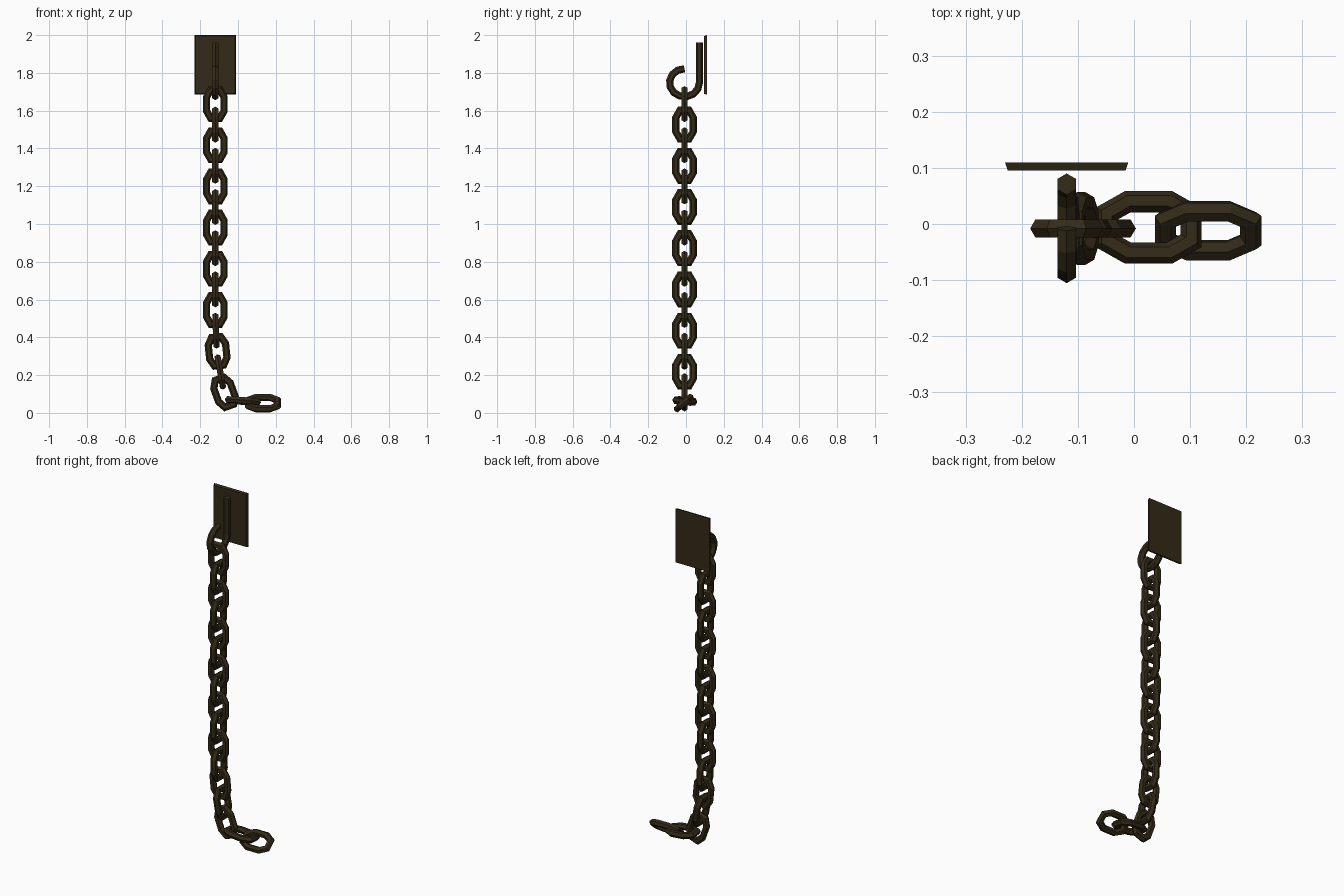
import bpy, bmesh, math
from mathutils import Vector

if "Cube" in bpy.data.objects:
    bpy.data.objects.remove(bpy.data.objects["Cube"])

iron = bpy.data.materials.new("dark rusty iron")
iron.diffuse_color = (0.034, 0.024, 0.009, 1)
iron.use_nodes = True
iron.node_tree.nodes["Principled BSDF"].inputs["Base Color"].default_value = iron.diffuse_color
iron.roughness = 0.8

CX, CY = -0.12, -0.008   # chain axis
R = 0.019                # radius of the six-sided bar


def finish(bm, name):
    bmesh.ops.recalc_face_normals(bm, faces=bm.faces)
    me = bpy.data.meshes.new(name)
    bm.to_mesh(me)
    bm.free()
    me.materials.append(iron)
    ob = bpy.data.objects.new(name, me)
    bpy.context.collection.objects.link(ob)
    return ob


def hex_bar(name, path, centre, u, v, closed):
    """Sweep a hexagon along a flat path given in (u, v) coordinates, with mitred corners."""
    u, v, centre = Vector(u).normalized(), Vector(v).normalized(), Vector(centre)
    w = u.cross(v)
    pts = [Vector(p) for p in path]
    n = len(pts)
    bm = bmesh.new()
    rings = []
    for i, p in enumerate(pts):
        a = pts[i - 1] if closed or i > 0 else None
        b = pts[(i + 1) % n] if closed or i < n - 1 else None
        d1 = (p - a).normalized() if a is not None else (b - p).normalized()
        d2 = (b - p).normalized() if b is not None else d1
        t = (d1 + d2).normalized()
        side = Vector((t.y, -t.x)) / max(0.5, t.dot(d1))
        ring = []
        for k in range(6):
            ang = k * math.pi / 3
            q = p + side * (R * math.cos(ang))
            ring.append(bm.verts.new(centre + u * q.x + v * q.y + w * (R * math.sin(ang))))
        rings.append(ring)
    for i in range(n if closed else n - 1):
        r0, r1 = rings[i], rings[(i + 1) % n]
        for k in range(6):
            j = (k + 1) % 6
            bm.faces.new((r0[k], r0[j], r1[j], r1[k]))
    if not closed:
        bm.faces.new(rings[0])
        bm.faces.new(rings[-1])
    return finish(bm, name)


# Eight-sided link outline: half width 0.046, half length 0.076
LINK = [(0.046, -0.037), (0.046, 0.037), (0.024, 0.076), (-0.024, 0.076),
        (-0.046, 0.037), (-0.046, -0.037), (-0.024, -0.076), (0.024, -0.076)]


def link(name, centre, across, along):
    hex_bar(name, LINK, centre, across, along, True)


# Wall plate, slightly narrower at the front
bm = bmesh.new()
bmesh.ops.create_cube(bm, size=1)
for vert in bm.verts:
    inset = 0.005 if vert.co.y < 0 else 0
    vert.co = Vector((CX + vert.co.x * (0.22 - 2 * inset),
                      0.1025 + vert.co.y * 0.015,
                      1.8425 + vert.co.z * (0.315 - 2 * inset)))
finish(bm, "wall_plate")

# Hook: straight shank, then three quarters of a ring
hook = [(0.079, 0.212)]
for i in range(11):
    a = -math.radians(27 * i)
    hook.append((0.079 * math.cos(a), 0.074 * math.sin(a)))
hex_bar("hook", hook, (CX, CY, 1.748), (0, 1, 0), (0, 0, 1), False)

# Straight hanging links, alternating between facing front and facing sideways
for i in range(11):
    across = (1, 0, 0) if i % 2 == 0 else (0, 1, 0)
    link(f"hanging_link_{i + 1}", (CX, CY, 1.635 - 0.109 * i), across, (0, 0, 1))

# Lower links that lean gradually towards the floor: x, z, lean in degrees
for i, (x, z, lean) in enumerate([(-0.117, 0.435, 2), (-0.108, 0.326, 6),
                                  (-0.094, 0.217, 10), (-0.072, 0.109, 20)]):
    a = math.radians(lean)
    along = (math.sin(a), 0, -math.cos(a))
    across = (0, 1, 0) if i % 2 == 0 else (math.cos(a), 0, math.sin(a))
    link(f"leaning_link_{i + 1}", (x, CY, z), across, along)

# Two links lying on the floor, the last one rolled on its side
link("floor_link", (0.026, -0.006, 0.063), (0, 1, -0.08), (1, 0, -0.08))
roll = math.radians(41)
link("end_link", (0.132, -0.012, 0.052), (0, math.cos(roll), math.sin(roll)), (1, 0, 0))
